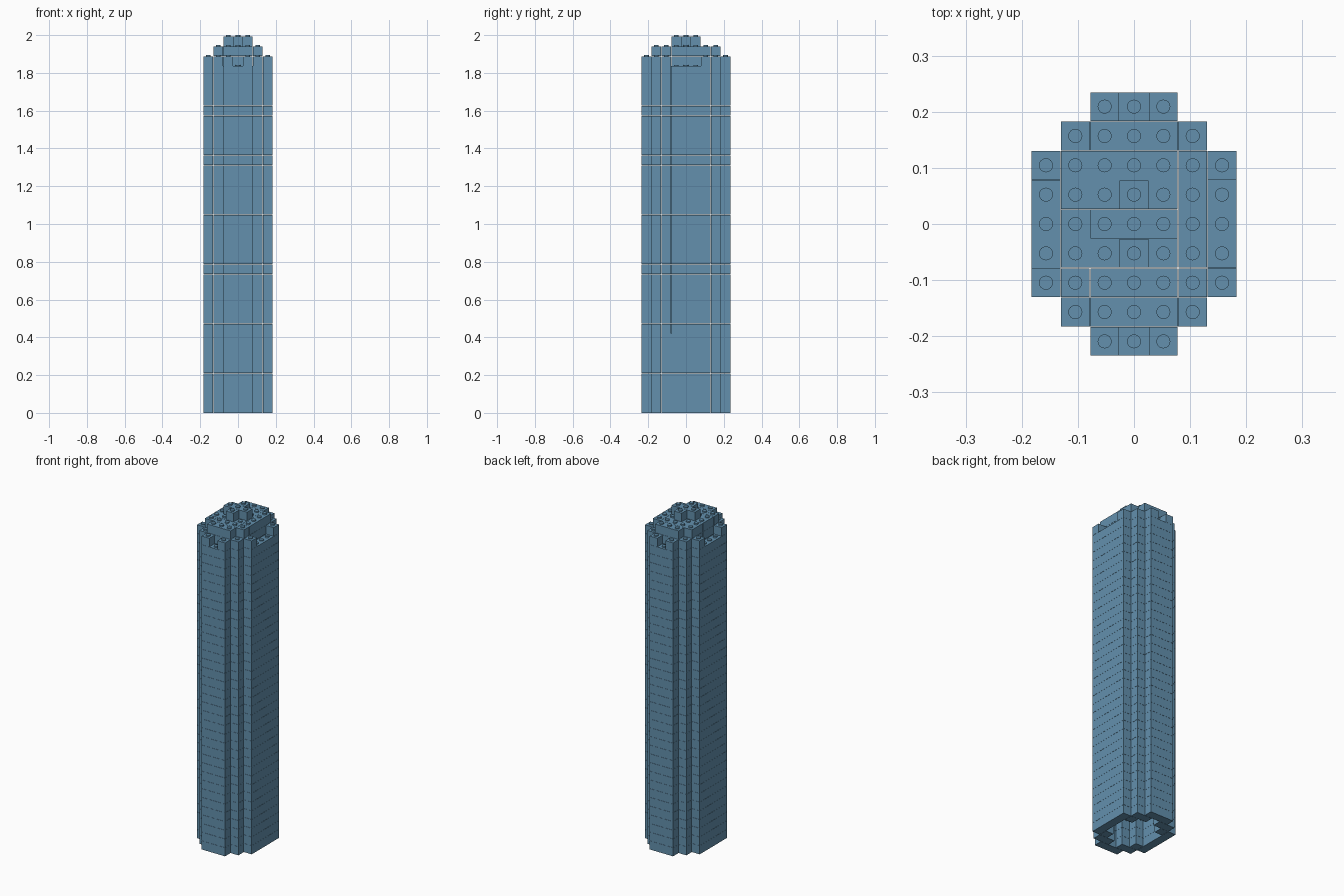
import bpy, bmesh
from mathutils import Matrix

cube = bpy.data.objects.get("Cube")
if cube:
    bpy.data.objects.remove(cube, do_unlink=True)

STUD_H = 0.007
STUD_R = 0.0125
LAYERS = 38
H = (2 - STUD_H) / LAYERS      # brick height
P = 0.0523                     # cell pitch
GAP = 0.0012                   # joint between bricks

mat = bpy.data.materials.new("slate blue")
mat.use_nodes = True
COLOR = (0.125, 0.28, 0.42, 1)
mat.diffuse_color = COLOR
mat.node_tree.nodes["Principled BSDF"].inputs["Base Color"].default_value = COLOR


def add_brick(bm, x0, x1, y0, y1, layer):
    """Box covering the inclusive cell range on one layer."""
    size = ((x1 - x0 + 1) * P - GAP, (y1 - y0 + 1) * P - GAP, H - GAP * 0.6)
    centre = ((x0 + x1) / 2 * P, (y0 + y1) / 2 * P, (layer + 0.5) * H)
    bmesh.ops.create_cube(bm, size=1, matrix=Matrix.Translation(centre) @ Matrix.Diagonal((*size, 1)))


def add_studs(bm, cells, layer):
    for x, y in cells:
        centre = (x * P, y * P, (layer + 1) * H + STUD_H / 2 - GAP / 2)
        bmesh.ops.create_cone(bm, cap_ends=True, segments=16, radius1=STUD_R, radius2=STUD_R,
                              depth=STUD_H + GAP, matrix=Matrix.Translation(centre))


def finish(bm, name):
    mesh = bpy.data.meshes.new(name)
    bm.to_mesh(mesh)
    bm.free()
    mesh.materials.append(mat)
    obj = bpy.data.objects.new(name, mesh)
    bpy.context.collection.objects.link(obj)
    return obj


def cells(bricks):
    return {(x, y) for x0, x1, y0, y1 in bricks
            for x in range(x0, x1 + 1) for y in range(y0, y1 + 1)}


SIGNS = [(sx, sy) for sx in (-1, 1) for sy in (-1, 1)]


def span(a, b, s):
    return (a, b) if s > 0 else (-b, -a)


# Hollow shaft: long wall bricks with stepped corners
def wall_bricks(layer):
    bricks = [(-1, 1, s * 4, s * 4) for s in (-1, 1)]
    for s in (-1, 1):
        if layer < 8:
            bricks.append((3 * s, 3 * s, -2, 2))
        else:
            bricks += [(3 * s, 3 * s, *span(-2, -2, s)), (3 * s, 3 * s, *span(-1, 2, s))]
    for sx, sy in SIGNS:
        bricks.append((*span(1, 2, sx), 3 * sy, 3 * sy))
        bricks.append((2 * sx, 2 * sx, 2 * sy, 2 * sy))
    return bricks


SHAFT = 35
bm = bmesh.new()
for layer in range(SHAFT):
    for b in wall_bricks(layer):
        add_brick(bm, *b, layer)
low = [(0, 4 * s) for s in (-1, 1)] + [(3 * s, y) for s in (-1, 1) for y in (-1, 0, 1)]
add_studs(bm, low, SHAFT - 1)
finish(bm, "tower_shaft")

# Raised blocks around the rim
bm = bmesh.new()
rim = [(x * sx, y * sy) for sx, sy in SIGNS for x, y in ((1, 4), (2, 3), (3, 2))]
for x, y in rim:
    add_brick(bm, x, x, y, y, SHAFT)
add_studs(bm, rim, SHAFT)
finish(bm, "rim_blocks")

# Crown two layers high, set in by one cell
crown = [(-2, 1, 1, 2), (-2, 1, -1, 0), (2, 2, -1, 2), (-2, -2, -2, -2),
         (-1, 1, -2, -2), (2, 2, -2, -2), (-1, 1, 3, 3), (-1, 1, -3, -3)]
cap = [(-1, 1, 0, 0), (0, 0, 1, 1), (0, 0, -1, -1)]
bm = bmesh.new()
for layer in (SHAFT, SHAFT + 1):
    for b in crown:
        add_brick(bm, *b, layer)
add_studs(bm, sorted(cells(crown) - cells(cap)), SHAFT + 1)
finish(bm, "crown")

# Cross-shaped cap
bm = bmesh.new()
for b in cap:
    add_brick(bm, *b, SHAFT + 2)
add_studs(bm, sorted(cells(cap)), SHAFT + 2)
finish(bm, "cross_cap")
